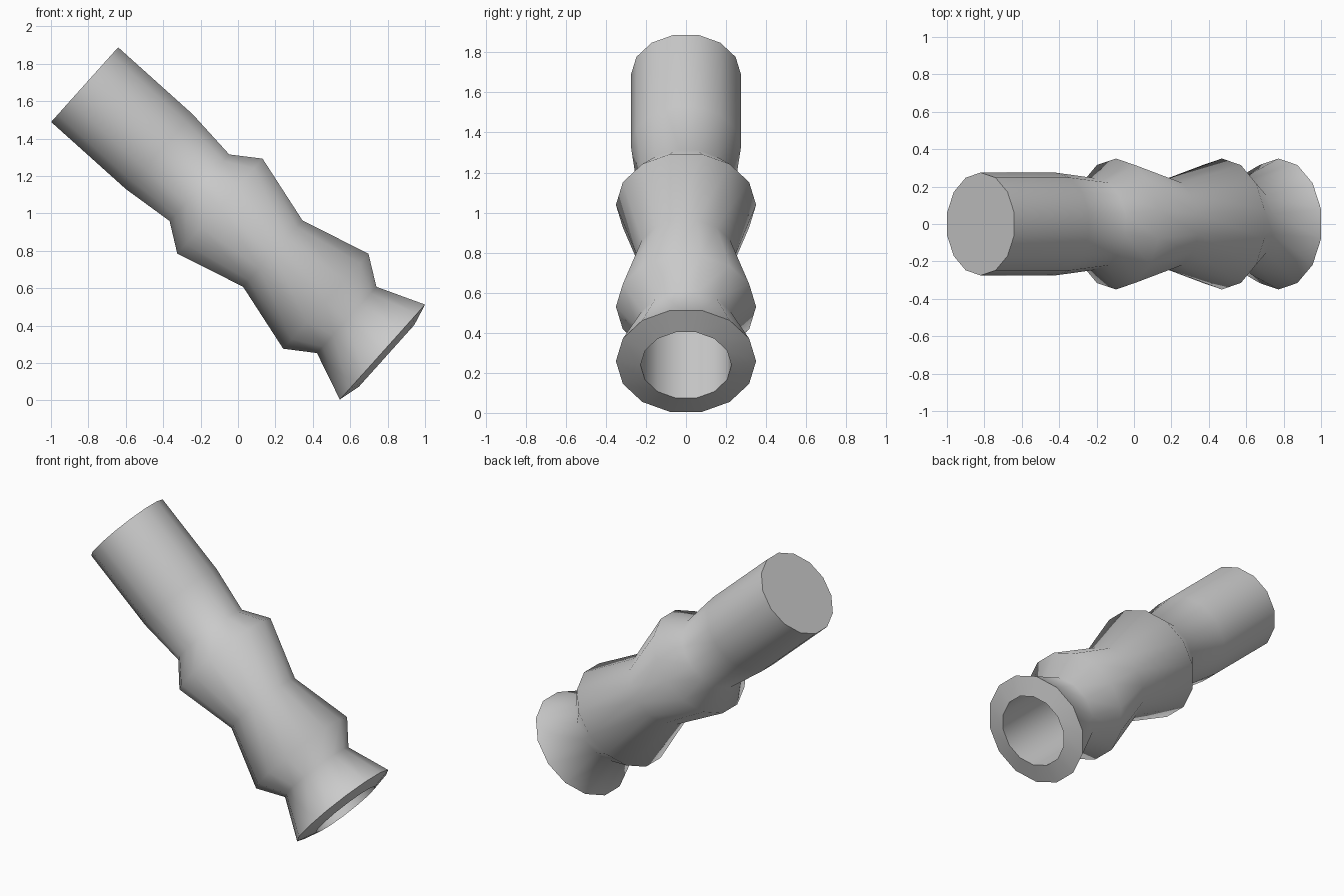
import bpy, bmesh
from math import cos, sin, tau
from mathutils import Vector

if "Cube" in bpy.data.objects:
    bpy.data.objects.remove(bpy.data.objects["Cube"])

SIDES = 14
top = Vector((-0.82, 0, 1.688))              # centre of the closed upper end
axis = Vector((0.744, 0, -0.668)).normalized()
side = Vector((0, 1, 0))
perp = Vector((-axis.z, 0, axis.x))

# (distance along axis, radius)
profile = [
    (0, 0.275), (0.536, 0.275),              # plain grip
    (0.825, 0.245), (0.972, 0.35),           # first collar
    (1.352, 0.244), (1.733, 0.35),           # second collar
    (1.883, 0.244), (2.14, 0.35),            # flared mouth
    (2.17, 0.227), (0.05, 0.227),            # raised lip and bore
]

bm = bmesh.new()
rings = []
for t, r in profile:
    rings.append([bm.verts.new(top + axis * t
                  + r * (cos(tau * k / SIDES) * side + sin(tau * k / SIDES) * perp))
                  for k in range(SIDES)])
for a, b in zip(rings, rings[1:]):
    for k in range(SIDES):
        n = (k + 1) % SIDES
        bm.faces.new((a[k], a[n], b[n], b[k]))
# end cap and bore floor
bm.faces.new(rings[0])
bm.faces.new(rings[-1])
bmesh.ops.recalc_face_normals(bm, faces=bm.faces)

mesh = bpy.data.meshes.new("ribbed_handle")
bm.to_mesh(mesh)
bm.free()
obj = bpy.data.objects.new("ribbed_handle", mesh)
bpy.context.collection.objects.link(obj)
bpy.context.view_layer.objects.active = obj
obj.select_set(True)
bpy.ops.object.shade_smooth_by_angle(angle=1.0)
